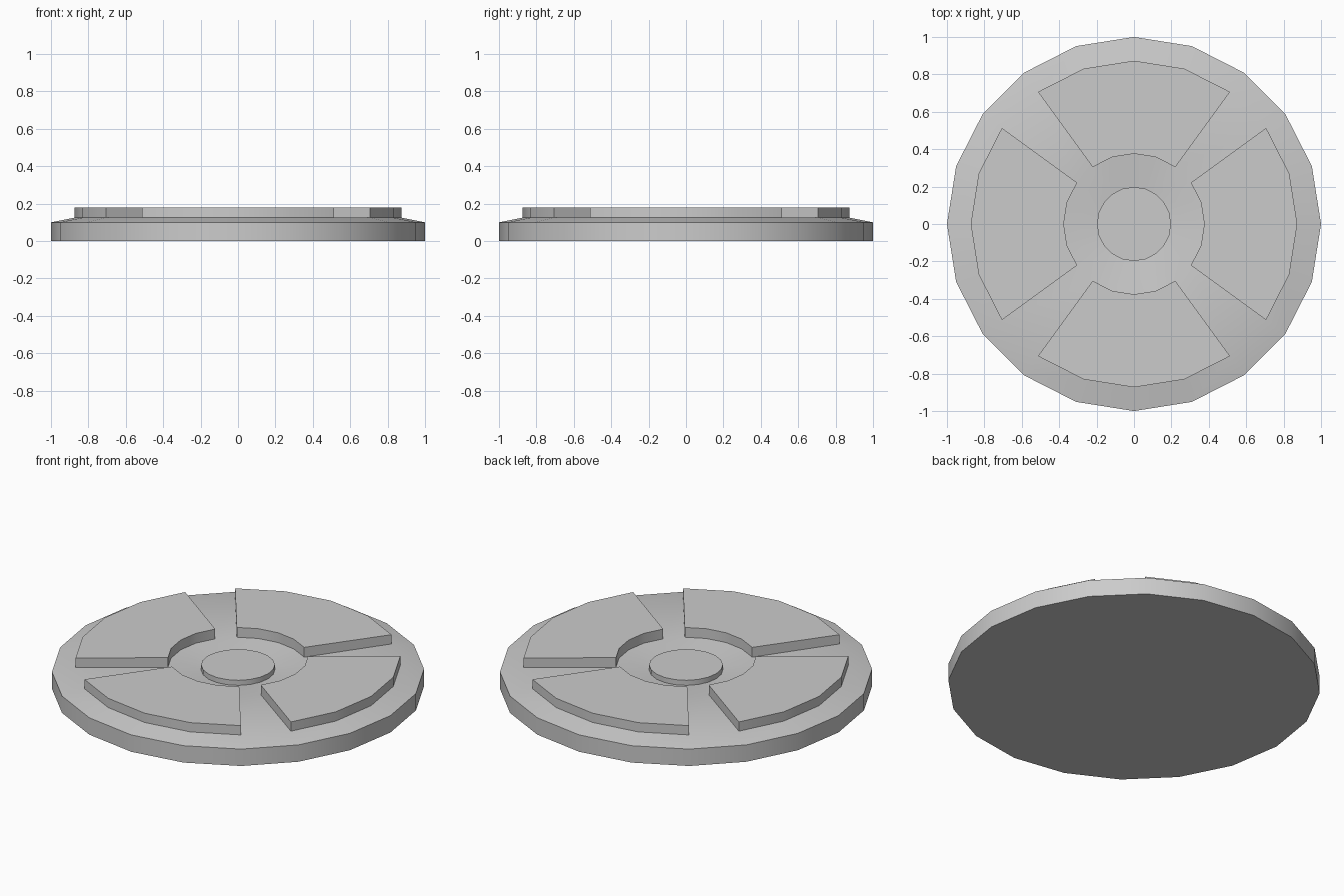
import bpy, bmesh
from math import cos, sin, tau

if "Cube" in bpy.data.objects:
    bpy.data.objects.remove(bpy.data.objects["Cube"])

SIDES = 20
PAD_TOP = 0.18

bm = bmesh.new()

def ring(r, z):
    return [bm.verts.new((r * cos(tau * i / SIDES), r * sin(tau * i / SIDES), z))
            for i in range(SIDES)]

def bridge(a, b):
    return [bm.faces.new((a[i], a[(i + 1) % SIDES], b[(i + 1) % SIDES], b[i]))
            for i in range(SIDES)]

# Disc profile from the underside: rim, bevelled shoulder, deck, dished centre, raised hub
profile = [(1.0, 0.0), (1.0, 0.10), (0.873, 0.125), (0.376, 0.122),
           (0.198, 0.104), (0.198, 0.134)]
rings = [ring(r, z) for r, z in profile]
bands = [bridge(a, b) for a, b in zip(rings, rings[1:])]
bm.faces.new(rings[0][::-1])
bm.faces.new(rings[-1])

# Four raised pads: four deck segments each, one segment left as a channel
deck = bands[2]
for k in range(4):
    faces = [deck[(5 * k - 2 + j) % SIDES] for j in range(4)]
    result = bmesh.ops.extrude_face_region(bm, geom=faces)
    for v in result["geom"]:
        if isinstance(v, bmesh.types.BMVert):
            v.co.z = PAD_TOP
    bmesh.ops.delete(bm, geom=[f for f in faces if f.is_valid], context='FACES')

bmesh.ops.recalc_face_normals(bm, faces=bm.faces)
mesh = bpy.data.meshes.new("padded_disc")
bm.to_mesh(mesh)
bm.free()
disc = bpy.data.objects.new("padded_disc", mesh)
bpy.context.collection.objects.link(disc)

# Smooth rim, crisp pad and hub edges
bpy.context.view_layer.objects.active = disc
disc.select_set(True)
bpy.ops.object.shade_smooth_by_angle()
